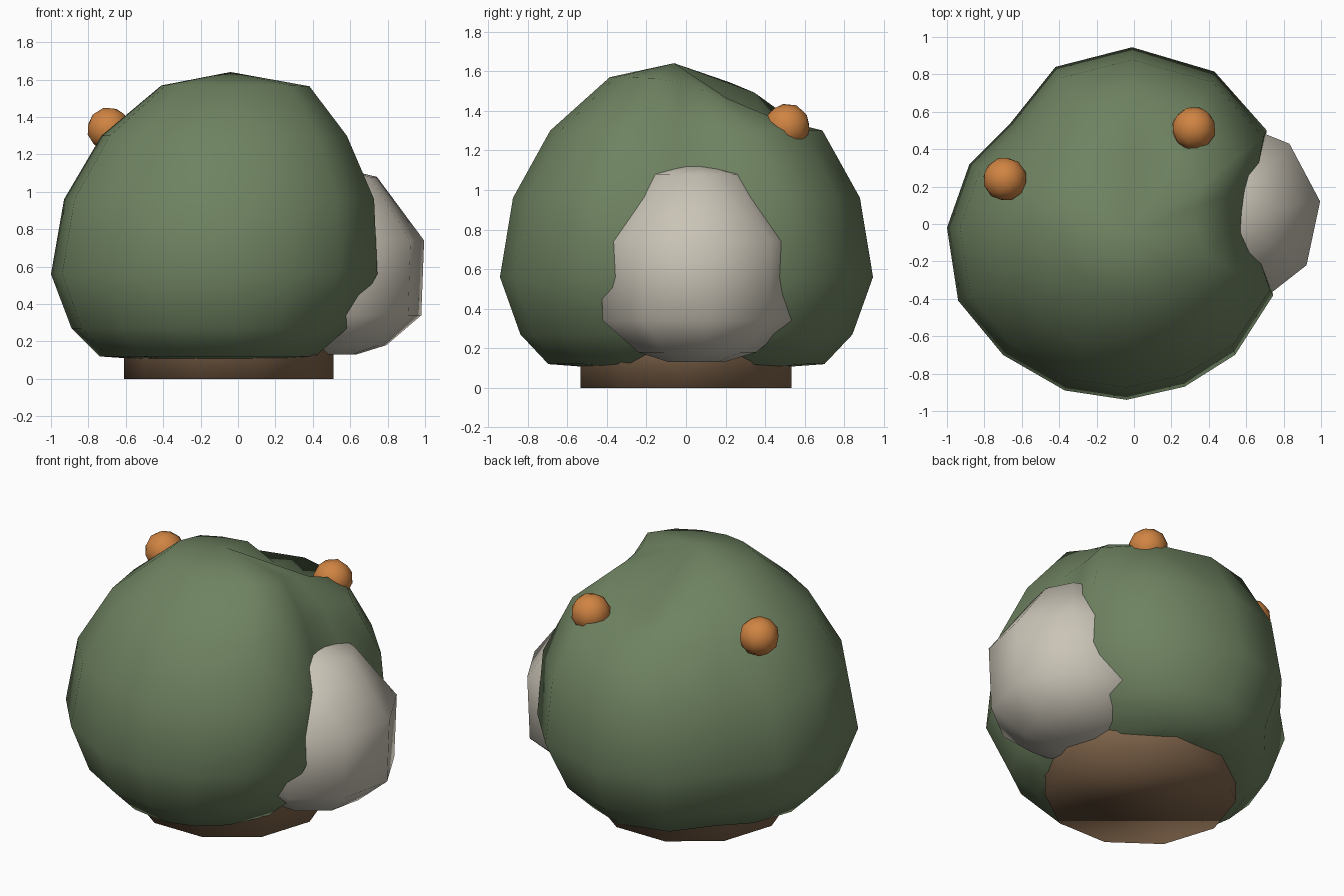
import bpy
import bmesh
import math
from mathutils import Vector, Euler, Matrix

cube = bpy.data.objects.get("Cube")
if cube:
    bpy.data.objects.remove(cube, do_unlink=True)


def material(name, rgb):
    mat = bpy.data.materials.new(name)
    mat.use_nodes = True
    mat.diffuse_color = (*rgb, 1)
    mat.node_tree.nodes["Principled BSDF"].inputs["Base Color"].default_value = (*rgb, 1)
    return mat


GREEN = material("leaf green", (0.158, 0.226, 0.12))
STONE = material("pale stone", (0.59, 0.55, 0.47))
ORANGE = material("berry orange", (0.63, 0.23, 0.055))
BROWN = material("bark brown", (0.21, 0.125, 0.068))


def finish(bm, name, mat):
    mesh = bpy.data.meshes.new(name)
    bmesh.ops.recalc_face_normals(bm, faces=bm.faces)
    for face in bm.faces:
        face.smooth = True
    bm.to_mesh(mesh)
    bm.free()
    mesh.materials.append(mat)
    obj = bpy.data.objects.new(name, mesh)
    bpy.context.collection.objects.link(obj)


def clump(outline, rings, top, bottom):
    """Closed skin: the outline repeated at each ring (scale, height, scale of the +x half)."""
    bm = bmesh.new()
    rows = [[bm.verts.new((x * s * (side if x > 0 else 1), y * s, z)) for x, y in outline]
            for s, z, side in rings]
    n = len(outline)
    for upper, lower in zip(rows, rows[1:]):
        for i in range(n):
            j = (i + 1) % n
            bm.faces.new((upper[i], upper[j], lower[j], lower[i]))
    for row, tip in ((rows[0], top), (rows[-1], bottom)):
        pole = bm.verts.new(tip)
        for i in range(n):
            bm.faces.new((row[i], row[(i + 1) % n], pole))
    return bm


# Foliage: one lumpy clump, hollow on the side where the pale clump sits
outline = [
    (0.64, -0.06), (0.66, 0.22), (0.71, 0.5), (0.43, 0.815),
    (-0.01, 0.945), (-0.42, 0.84), (-0.66, 0.54), (-0.88, 0.32),
    (-1, -0.02), (-0.94, -0.41), (-0.7, -0.7), (-0.37, -0.89),
    (-0.04, -0.94), (0.27, -0.87), (0.54, -0.7), (0.745, -0.38),
]
rings = [
    (0.41, 1.57, 1.25), (0.73, 1.3, 1.07), (0.93, 0.96, 1.05), (1, 0.56, 1),
    (0.89, 0.27, 0.88), (0.74, 0.12, 0.75), (0.45, 0.1, 0.75),
]
bm = clump(outline, rings, (-0.04, -0.06, 1.66), (0, 0, 0.1))
# Groove across the upper back
for v in bm.verts:
    if v.co.z > 1.4:
        away = (v.co.xy - Vector((0.15, 0.38))).length
        v.co.z -= 0.25 * math.exp(-(away / 0.3) ** 2)
finish(bm, "foliage", GREEN)

# Pale clump on the side
outline = [(0.51 * math.cos(math.radians(8 + 40 * i)), 0.51 * math.sin(math.radians(8 + 40 * i)))
           for i in range(9)]
rings = [(0.5, 1.08, 1), (1, 0.74, 1), (0.97, 0.34, 1), (0.6, 0.18, 1), (0.28, 0.13, 1)]
bm = clump(outline, rings, (0, 0, 1.14), (0, 0, 0.13))
bmesh.ops.translate(bm, verts=bm.verts, vec=(0.49, 0.05, 0))
finish(bm, "side_clump", STONE)

# Berries resting on the foliage
for i, spot in enumerate([(-0.69, 0.24, 1.335), (0.32, 0.51, 1.32)]):
    bm = bmesh.new()
    turn = Euler((0.3, 0.2, i)).to_matrix().to_4x4()
    bmesh.ops.create_icosphere(bm, subdivisions=2, radius=0.118,
                               matrix=Matrix.Translation(spot) @ turn)
    finish(bm, f"berry_{i + 1}", ORANGE)

# Short trunk
bm = bmesh.new()
bmesh.ops.create_cone(bm, cap_ends=True, segments=10, radius1=0.56, radius2=0.56, depth=0.4)
bmesh.ops.rotate(bm, verts=bm.verts, matrix=Matrix.Rotation(math.pi / 2, 3, "Z"))
bmesh.ops.translate(bm, verts=bm.verts, vec=(-0.05, 0, 0.2))
finish(bm, "trunk", BROWN)
